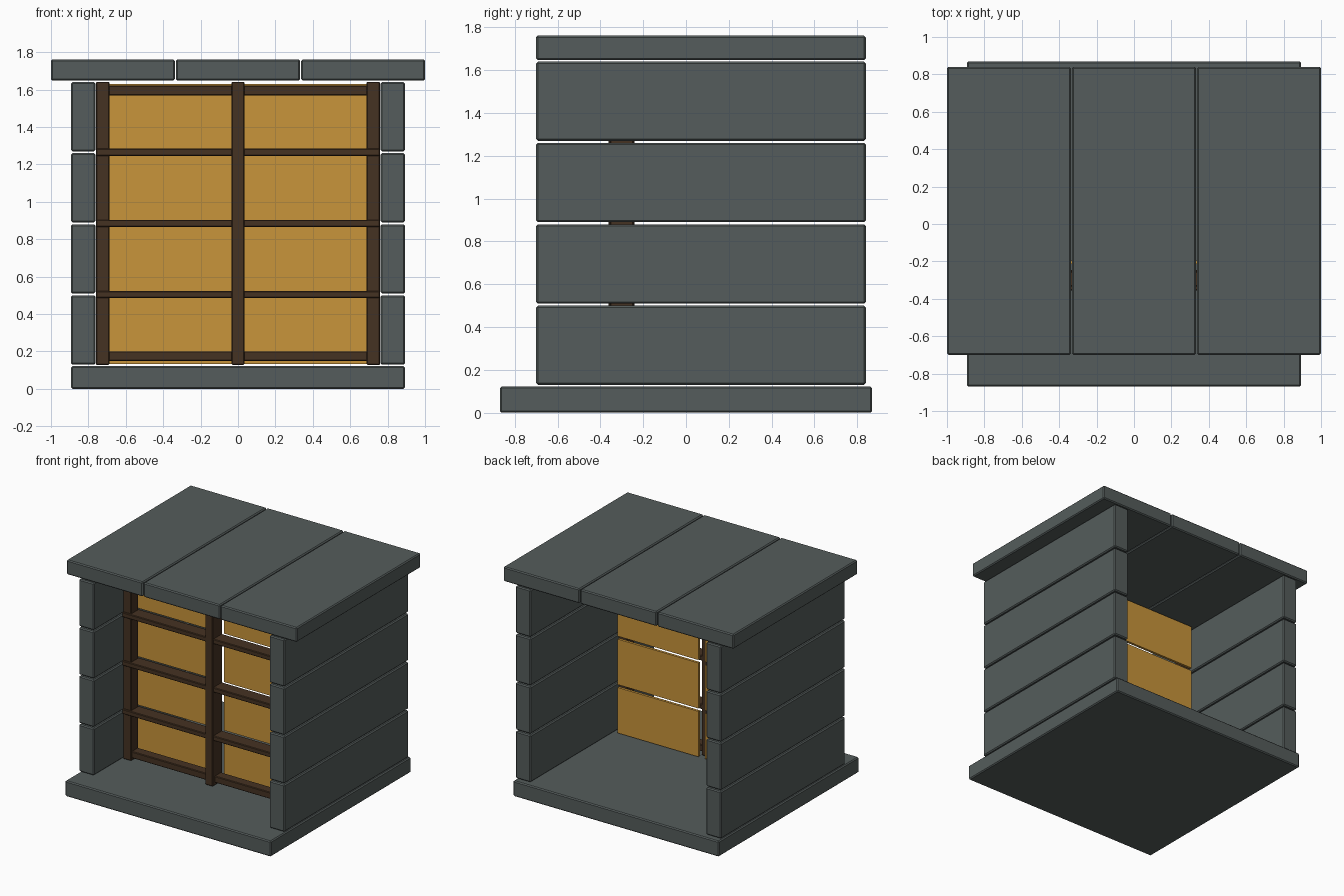
import bpy

if "Cube" in bpy.data.objects:
    bpy.data.objects.remove(bpy.data.objects["Cube"])


def material(name, color):
    m = bpy.data.materials.new(name)
    m.diffuse_color = (*color, 1)
    m.use_nodes = True
    m.node_tree.nodes["Principled BSDF"].inputs["Base Color"].default_value = m.diffuse_color
    return m


STONE = material("grey stone", (0.09, 0.108, 0.106))
WOOD = material("dark wood", (0.06, 0.032, 0.016))
PAPER = material("amber panel", (0.58, 0.297, 0.043))


def block(name, xs, ys, zs, mat, bevel=0.0):
    """Box given by its (min, max) range on each axis."""
    bpy.ops.mesh.primitive_cube_add(
        size=1, location=[(a + b) / 2 for a, b in (xs, ys, zs)])
    ob = bpy.context.object
    ob.name = name
    ob.scale = [b - a for a, b in (xs, ys, zs)]
    bpy.ops.object.transform_apply(location=False, rotation=False, scale=True)
    ob.data.materials.append(mat)
    if bevel:
        mod = ob.modifiers.new("soft edge", 'BEVEL')
        mod.width = bevel
        mod.segments = 1
    return ob


DEPTH = (-0.70, 0.84)   # walls and roof
ROW = 0.38              # height of one wall course

# Base slab
block("base_slab", (-0.893, 0.893), (-0.87, 0.87), (0, 0.122), STONE, 0.008)

# Side walls: four stone courses each
for row in range(4):
    z = 0.13 + row * ROW
    block("left_wall_block", (-0.893, -0.762), DEPTH, (z, z + 0.37), STONE, 0.008)
    block("right_wall_block", (0.762, 0.893), DEPTH, (z, z + 0.37), STONE, 0.008)

# Roof: three long slabs
for i in (-1, 0, 1):
    x = i * 0.669
    block("roof_slab", (x - 0.331, x + 0.331), DEPTH, (1.648, 1.762), STONE, 0.008)

# Lattice posts
for x in (-0.724, 0.724):
    block("side_post", (x - 0.036, x + 0.036), (-0.342, -0.25), (0.128, 1.642), WOOD, 0.005)
block("middle_post", (-0.034, 0.034), (-0.362, -0.24), (0.128, 1.642), WOOD, 0.005)

# Lattice rails
for row in range(1, 4):
    z = 0.125 + row * ROW
    block("middle_rail", (-0.76, 0.76), (-0.355, -0.245), (z - 0.019, z + 0.019), WOOD, 0.005)
for z in (0.175, 1.595):
    block("end_rail", (-0.70, 0.70), (-0.335, -0.255), (z - 0.026, z + 0.026), WOOD, 0.005)

# Amber panels behind the lattice
for row in range(4):
    z = 0.133 + row * ROW
    for x in (-0.38, 0.38):
        block("amber_panel", (x - 0.35, x + 0.35), (-0.215, -0.195), (z, z + 0.357), PAPER)
